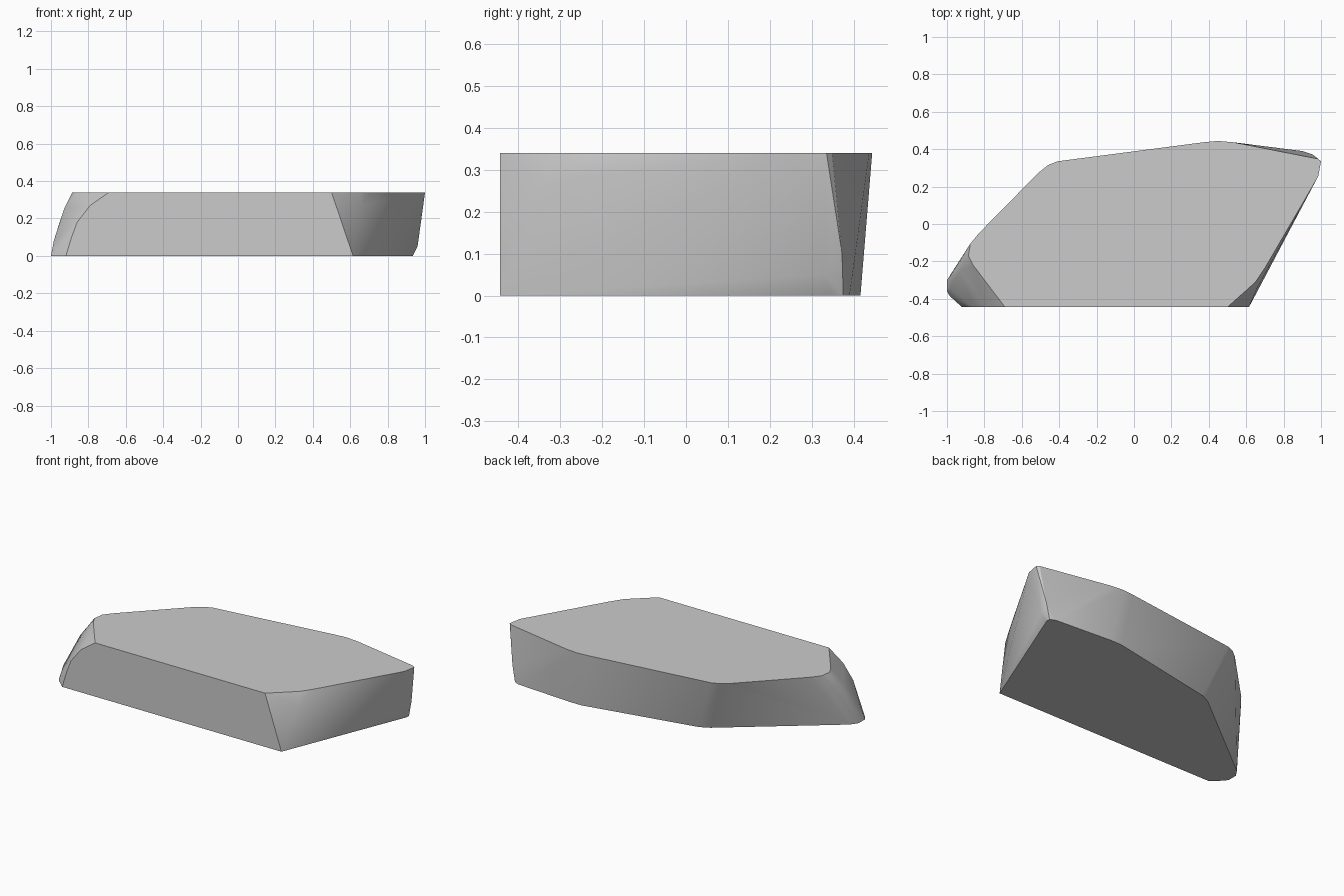
import bpy, bmesh, math

H = 0.34

# Outline of the flat top
top = [(-0.69, -0.444), (0.50, -0.444), (0.65, -0.31), (0.70, -0.235),
       (0.985, 0.255), (1.0, 0.335), (0.985, 0.348), (0.53, 0.437), (0.45, 0.444),
       (0.38, 0.438), (-0.41, 0.335), (-0.46, 0.315), (-0.51, 0.275),
       (-0.83, -0.05), (-0.875, -0.105), (-0.885, -0.17), (-0.86, -0.22),
       (-0.72, -0.405)]

# Outline of the flat base
base = [(-0.92, -0.444), (0.615, -0.444), (0.935, 0.35), (0.935, 0.375),
        (0.90, 0.39), (0.52, 0.416), (0.44, 0.415), (-0.28, 0.27),
        (-0.34, 0.24), (-0.97, -0.255), (-1.0, -0.30), (-1.0, -0.36),
        (-0.985, -0.385)]

# Rounded left end and chipped right corner
middle = [(-0.89, -0.444, 0.10), (-0.86, -0.444, 0.18), (-0.79, -0.444, 0.27),
          (-0.985, -0.285, 0.08), (-0.985, -0.34, 0.08), (-0.96, -0.24, 0.16),
          (-0.93, -0.20, 0.25), (-0.93, -0.25, 0.25), (-0.90, -0.16, 0.31),
          (0.66, -0.34, 0.27), (0.96, 0.33, 0.05), (0.955, 0.372, 0.10)]

points = [(x, y, H) for x, y in top] + [(x, y, 0) for x, y in base] + middle

# Wrap the outlines in a convex stone
bm = bmesh.new()
for p in points:
    bm.verts.new(p)
res = bmesh.ops.convex_hull(bm, input=bm.verts[:])
loose = [v for v in bm.verts if not v.link_faces]
bmesh.ops.delete(bm, geom=loose, context='VERTS')
bmesh.ops.dissolve_limit(bm, angle_limit=math.radians(0.5),
                         verts=bm.verts[:], edges=bm.edges[:])
bmesh.ops.recalc_face_normals(bm, faces=bm.faces[:])

mesh = bpy.data.meshes.new("stone_slab")
bm.to_mesh(mesh)
bm.free()
slab = bpy.data.objects.new("stone_slab", mesh)
bpy.context.collection.objects.link(slab)
bpy.context.view_layer.objects.active = slab
slab.select_set(True)
bpy.ops.object.shade_smooth_by_angle(angle=math.radians(30))
